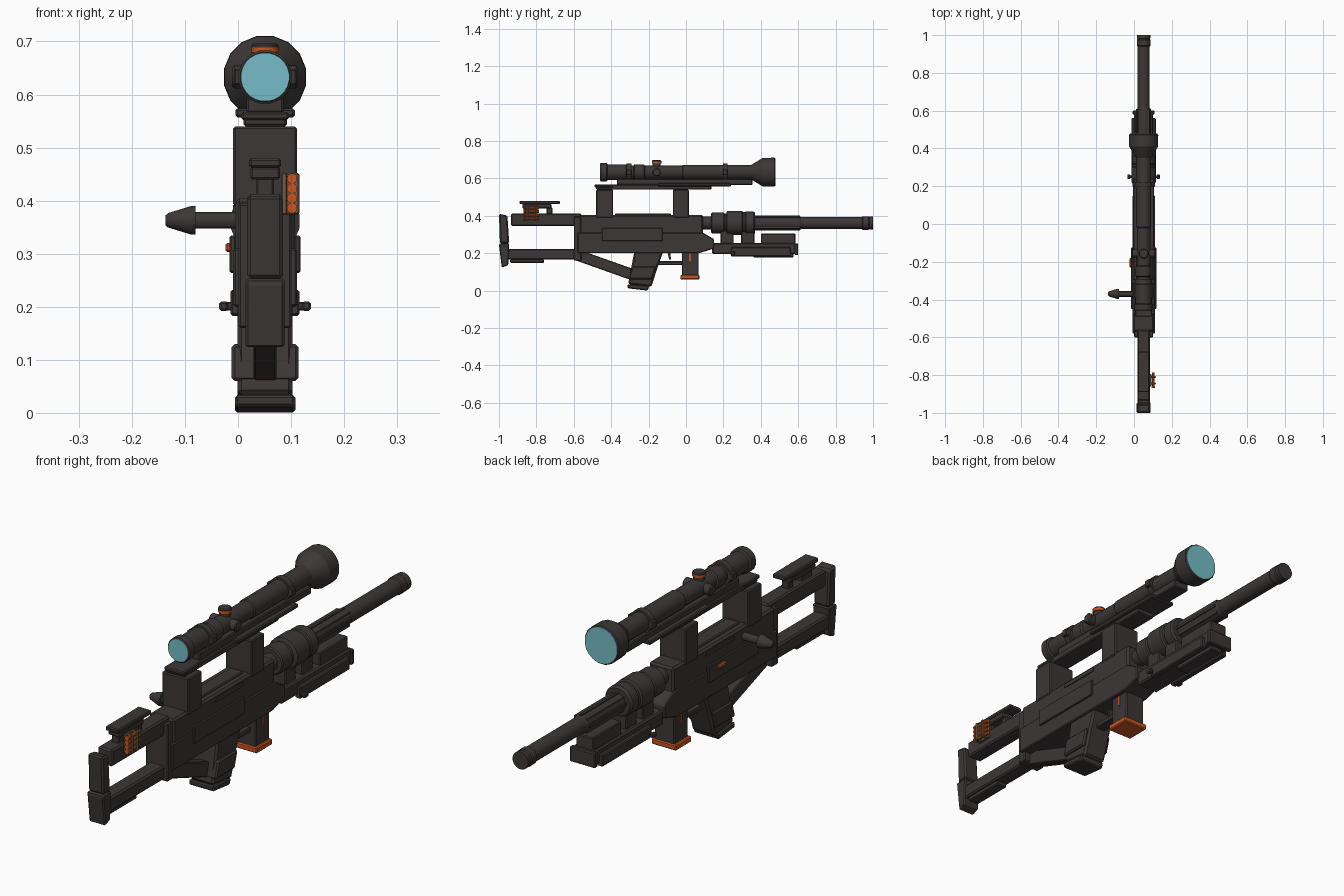
import bpy, bmesh, math
from mathutils import Matrix, Vector

CX = 0.051          # centre plane of the weapon
BARREL_Z, SCOPE_Z = 0.361, 0.633


def material(name, rgb):
    m = bpy.data.materials.new(name)
    m.diffuse_color = (*rgb, 1)
    return m


DARK = material("charcoal", (0.047, 0.038, 0.038))
ORANGE = material("orange", (0.58, 0.09, 0.016))
CYAN = material("lens_cyan", (0.18, 0.50, 0.58))
OLIVE = material("olive_brown", (0.15, 0.11, 0.055))


def finish(name, bm, mat, bevel=0.0, smooth=False):
    bmesh.ops.recalc_face_normals(bm, faces=bm.faces)
    me = bpy.data.meshes.new(name)
    bm.to_mesh(me)
    bm.free()
    ob = bpy.data.objects.new(name, me)
    bpy.context.collection.objects.link(ob)
    me.materials.append(mat)
    if bevel:
        b = ob.modifiers.new("bevel", 'BEVEL')
        b.width, b.segments, b.limit_method = bevel, 1, 'ANGLE'
    if smooth:
        bpy.context.view_layer.objects.active = ob
        ob.select_set(True)
        bpy.ops.object.shade_smooth_by_angle(angle=math.radians(30))
        ob.select_set(False)
    return ob


def box(name, x, y, z, mat=DARK, bevel=0.004):
    bm = bmesh.new()
    bmesh.ops.create_cube(bm, size=1)
    for v in bm.verts:
        v.co = Vector([(r[0] + r[1]) / 2 + c * (r[1] - r[0]) for r, c in zip((x, y, z), v.co)])
    return finish(name, bm, mat, bevel)


def mid(half):
    return (CX - half, CX + half)


def profile(name, pts, half, mat=DARK, bevel=0.004):
    """Side outline of (y, z) points, extruded across x."""
    bm = bmesh.new()
    f = bm.faces.new([bm.verts.new((CX - half, y, z)) for y, z in pts])
    new = bmesh.ops.extrude_face_region(bm, geom=[f])["geom"]
    bmesh.ops.translate(bm, vec=(2 * half, 0, 0), verts=[v for v in new if isinstance(v, bmesh.types.BMVert)])
    return finish(name, bm, mat, bevel)


def lathe(name, pts, centre, axis='Y', mat=DARK, sides=16):
    """Turned part: (position along axis, radius) points around the chosen axis."""
    bm = bmesh.new()
    rings = []
    for t, r in pts:
        ring = []
        for i in range(sides):
            a = 2 * math.pi * (i + 0.5) / sides
            u, w = r * math.cos(a), r * math.sin(a)
            p = {'Y': (u, t, w), 'X': (t, u, w), 'Z': (u, w, t)}[axis]
            ring.append(bm.verts.new(Vector(p) + Vector(centre)))
        rings.append(ring)
    for a, b in zip(rings, rings[1:]):
        for i in range(sides):
            j = (i + 1) % sides
            bm.faces.new((a[i], a[j], b[j], b[i]))
    bm.faces.new(rings[0])
    bm.faces.new(rings[-1])
    return finish(name, bm, mat, 0, True)


# --- barrel and its sleeve
B = (CX, 0, BARREL_Z)
lathe("barrel", [(0.05, 0.035), (0.61, 0.036), (0.615, 0.033), (0.94, 0.033), (0.945, 0.037),
                 (0.975, 0.037), (0.98, 0.033), (0.985, 0.036), (1.0, 0.036)], B)
for i in range(8):
    a = i * math.pi / 4
    x, z = CX + 0.035 * math.cos(a), BARREL_Z + 0.035 * math.sin(a)
    box(f"barrel_rib_{i}", (x - .005, x + .005), (0.37, 0.61), (z - .005, z + .005), bevel=0)
lathe("barrel_sleeve", [(0.135, 0.052), (0.14, 0.057), (0.20, 0.057), (0.205, 0.052), (0.215, 0.052), (0.22, 0.066),
                        (0.30, 0.066), (0.305, 0.059), (0.315, 0.059), (0.32, 0.063), (0.36, 0.063), (0.37, 0.056)], B)

# --- receiver
box("receiver_upper", mid(0.056), (-0.57, 0.09), (0.30, 0.405), bevel=0.008)
profile("receiver_lower", [(-0.58, 0.20), (0.07, 0.20), (0.15, 0.225), (0.15, 0.275), (0.09, 0.31), (-0.58, 0.31)], 0.06)
box("receiver_rear_plate", mid(0.05), (-0.60, -0.56), (0.16, 0.395))
for s, side in ((-1, "left"), (1, "right")):
    x = CX + s * 0.061
    box(f"side_panel_{side}", (x - .006, x + .006), (-0.45, -0.125), (0.264, 0.334), bevel=0.003)
    x = CX + s * 0.056
    box(f"upper_strip_{side}", (x - .004, x + .004), (-0.30, -0.12), (0.375, 0.392), bevel=0)
box("receiver_top_cover", mid(0.03), (-0.38, -0.08), (0.40, 0.412))

# --- bolt handle and safety button on the left
lathe("bolt_handle", [(0.0, 0.016), (-0.08, 0.016), (-0.08, 0.028), (-0.088, 0.028), (-0.132, 0.014), (-0.137, 0.009)],
      (0, -0.37, 0.363), 'X', sides=12)
box("safety_button", (-0.024, -0.005), (-0.23, -0.18), (0.303, 0.32), ORANGE)

# --- scope mount: two pillars and a rail
for name, y in (("rear", (-0.48, -0.39)), ("front", (-0.07, 0.015))):
    box(f"mount_pillar_{name}", mid(0.06), y, (0.39, 0.54))
box("mount_base_rail", mid(0.041), (-0.48, 0.135), (0.54, 0.567))
box("mount_rear_lip", mid(0.045), (-0.49, -0.39), (0.552, 0.567))
box("mount_top_rail", mid(0.035), (-0.37, 0.355), (0.565, 0.597))
box("mount_side_rail", mid(0.056), (-0.15, 0.24), (0.557, 0.574))

# --- scope
S = (CX, 0, SCOPE_Z)
lathe("scope_tube", [(-0.458, 0.047), (-0.455, 0.051), (-0.425, 0.051), (-0.42, 0.043), (-0.32, 0.043), (-0.315, 0.036),
                     (-0.28, 0.036), (-0.275, 0.043), (-0.225, 0.043), (-0.22, 0.036), (-0.02, 0.036), (-0.015, 0.040),
                     (0.35, 0.040), (0.41, 0.078), (0.472, 0.079), (0.476, 0.075)], S)
lathe("scope_rear_lens", [(-0.461, 0.046), (-0.455, 0.046)], S, mat=CYAN, sides=24)
lathe("scope_front_lens", [(0.472, 0.074), (0.478, 0.074)], S, mat=CYAN, sides=24)
for name, y in (("rear", -0.305), ("front", 0.21)):
    lathe(f"scope_ring_{name}", [(y - 0.013, 0.048), (y + 0.013, 0.048)], S)
    box(f"scope_ring_foot_{name}", mid(0.03), (y - 0.013, y + 0.013), (0.585, 0.625))
    for s in (-1, 1):
        x = CX + s * 0.05
        box(f"ring_clamp_{name}_{s}", (x - .009, x + .009), (y - 0.013, y + 0.013), (0.618, 0.648), bevel=0.003)
T = (CX, -0.157, SCOPE_Z)
lathe("scope_turret", [(0, 0.022), (0.05, 0.022)], T, 'Z')
lathe("turret_band", [(0.046, 0.026), (0.056, 0.026)], T, 'Z', ORANGE)
lathe("turret_cap", [(0.056, 0.026), (0.060, 0.026), (0.064, 0.022)], T, 'Z')
lathe("side_turret", [(-0.062, 0.018), (-0.058, 0.022), (0.058, 0.022), (0.062, 0.018)], T, 'X')

# --- skeleton stock
box("stock_upper_bar", mid(0.033), (-0.935, -0.56), (0.345, 0.413), bevel=0.006)
box("stock_lower_bar", mid(0.033), (-0.96, -0.575), (0.165, 0.222), bevel=0.006)
box("stock_lower_strip", mid(0.024), (-0.94, -0.76), (0.148, 0.168))
profile("butt_upper", [(-0.995, 0.253), (-1.0, 0.41), (-0.955, 0.402), (-0.945, 0.253)], 0.034, bevel=0.007)
profile("butt_lower", [(-0.985, 0.122), (-1.0, 0.245), (-0.995, 0.253), (-0.945, 0.253), (-0.95, 0.137)], 0.037, bevel=0.007)
profile("stock_strut", [(-0.60, 0.165), (-0.60, 0.20), (-0.52, 0.20), (-0.28, 0.115), (-0.28, 0.062), (-0.31, 0.062)], 0.022)
box("cheek_rest", mid(0.03), (-0.89, -0.675), (0.462, 0.48))
box("cheek_rest_base", mid(0.028), (-0.875, -0.72), (0.44, 0.464))
for i, y in enumerate(((-0.87, -0.80), (-0.745, -0.715))):
    box(f"cheek_post_{i}", mid(0.017), y, (0.40, 0.445))

# --- spare cartridges on the right of the stock
box("cartridge_holder", (0.082, 0.092), (-0.86, -0.795), (0.374, 0.452), OLIVE, 0.002)
for i, y in enumerate((-0.85, -0.815)):
    box(f"holder_loop_{i}", (0.085, 0.116), (y, y + 0.010), (0.374, 0.452), OLIVE, 0.003)
for i in range(4):
    lathe(f"cartridge_{i}", [(-0.867, 0.010), (-0.86, 0.010), (-0.859, 0.008), (-0.80, 0.008), (-0.785, 0.007)],
          (0.102, 0, 0.386 + i * 0.0185), mat=ORANGE, sides=10)

# --- pistol grip and trigger
profile("pistol_grip", [(-0.275, 0.215), (-0.12, 0.215), (-0.15, 0.13), (-0.185, 0.02), (-0.31, 0.035)], 0.052, bevel=0.008)
profile("grip_band", [(-0.288, 0.13), (-0.16, 0.13), (-0.18, 0.06), (-0.307, 0.06)], 0.063, bevel=0.006)
profile("grip_cap", [(-0.312, 0.012), (-0.312, 0.034), (-0.195, 0.026), (-0.205, 0.0)], 0.057, bevel=0.005)
box("trigger_guard", mid(0.022), (-0.16, -0.01), (0.137, 0.157), bevel=0.003)
profile("trigger", [(-0.10, 0.21), (-0.085, 0.21), (-0.08, 0.165), (-0.09, 0.165)], 0.01, bevel=0.002)

# --- magazine
box("magazine", mid(0.045), (-0.022, 0.068), (0.08, 0.215))
box("magazine_base", mid(0.056), (-0.03, 0.072), (0.06, 0.084), ORANGE)
for s, side in ((-1, "left"), (1, "right")):
    x = CX + s * 0.046
    box(f"magazine_mark_{side}", (x - .002, x + .002), (0.017, 0.027), (0.155, 0.197), ORANGE, 0)

# --- fore-end with folded side legs
box("fore_end", mid(0.05), (0.14, 0.59), (0.195, 0.255), bevel=0.006)
box("fore_end_tip", mid(0.058), (0.58, 0.60), (0.19, 0.252))
box("fore_end_block", mid(0.04), (0.40, 0.585), (0.25, 0.305))
box("fore_end_under_rail", mid(0.028), (0.36, 0.575), (0.178, 0.20))
for i, y in enumerate((0.185, 0.295)):
    box(f"sleeve_post_{i}", mid(0.035), (y, y + 0.07), (0.25, 0.32))
for s, side in ((-1, "left"), (1, "right")):
    x = CX + s * 0.052
    box(f"folded_leg_{side}", (x - .013, x + .013), (0.24, 0.56), (0.183, 0.232))
lathe("leg_pivot_pin", [(-0.075, 0.008), (0.075, 0.008)], (CX, 0.25, 0.201), 'X', sides=12)
for s, side in ((-1, "left"), (1, "right")):
    x = CX + s * 0.078
    box(f"pivot_knob_{side}", (x - .0085, x + .0085), (0.237, 0.263), (0.192, 0.21), bevel=0.004)
